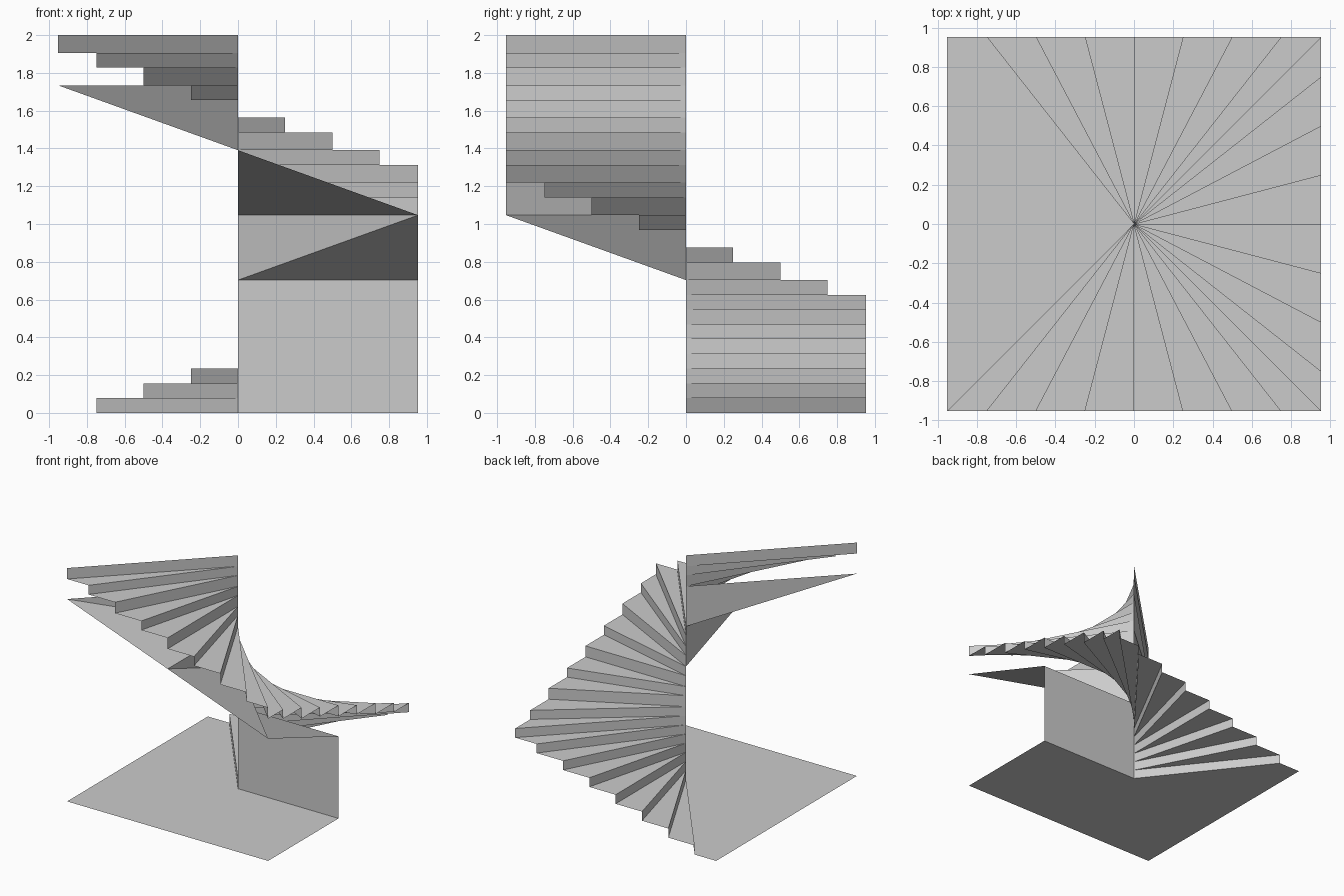
import bpy
import bmesh

cube = bpy.data.objects.get("Cube")
if cube:
    bpy.data.objects.remove(cube, do_unlink=True)

U = 1 / 64          # modelling unit
H = 61              # half width of the square plan

grey = bpy.data.materials.new("plain_grey")
grey.use_nodes = True
colour = (0.6, 0.6, 0.6, 1)
grey.diffuse_color = colour
grey.node_tree.nodes["Principled BSDF"].inputs["Base Color"].default_value = colour


def sheet(name, polygons):
    """Make one flat-shaded object from thin polygons given in units."""
    bm = bmesh.new()
    for poly in polygons:
        bm.faces.new([bm.verts.new((x * U, y * U, z * U)) for x, y, z in poly])
    bmesh.ops.remove_doubles(bm, verts=bm.verts, dist=1e-5)
    mesh = bpy.data.meshes.new(name)
    bm.to_mesh(mesh)
    bm.free()
    mesh.materials.append(grey)
    obj = bpy.data.objects.new(name, mesh)
    bpy.context.collection.objects.link(obj)
    return obj


# Riser positions clockwise round the square: back, left side, front
marks = range(-48, 49, 16)
nosing = [(x, H) for x in marks] + [(H, H)]
nosing += [(H, -y) for y in marks] + [(H, -H)]
nosing += [(-x, -H) for x in marks] + [(-H, -H)]

# Lower steps rise evenly, upper steps alternate between two heights
levels = [0]
for i in range(len(nosing)):
    levels.append(levels[-1] + (6 if i >= 9 and i % 2 else 5))

# Winding treads, each a triangle from the central axis
treads = []
for i in range(len(nosing) - 1):
    z = levels[i + 1]
    treads.append([(0, 0, z), (*nosing[i + 1], z), (*nosing[i], z)])
sheet("treads", treads)

# Upright risers
risers = []
for (x, y), low, high in zip(nosing, levels, levels[1:]):
    risers.append([(0, 0, low), (0, 0, high), (x, y, high), (x, y, low)])
sheet("risers", risers)

# Ground floor, left open beneath the lower flight
sheet("floor", [[(0, 0, 0), (*nosing[0], 0), (-H, H, 0), (-H, -H, 0),
                 (H, -H, 0), (H, 0, 0)]])

# Supporting wall under the upper flight
sheet("wall", [[(0, 0, 0), (H, 0, 0), (H, 0, 45), (0, 0, 45)]])

# Sloped soffit triangles with upright triangles joining them
outer = [(H, 0, 45), (H, -H, 67), (0, -H, 89), (-H, -H, 111)]
slopes, uprights = [], []
for a, b in zip(outer, outer[1:]):
    slopes.append([(0, 0, a[2]), a, b])
    uprights.append([(0, 0, a[2]), b, (0, 0, b[2])])
sheet("soffit_slopes", slopes)
sheet("soffit_uprights", uprights)
